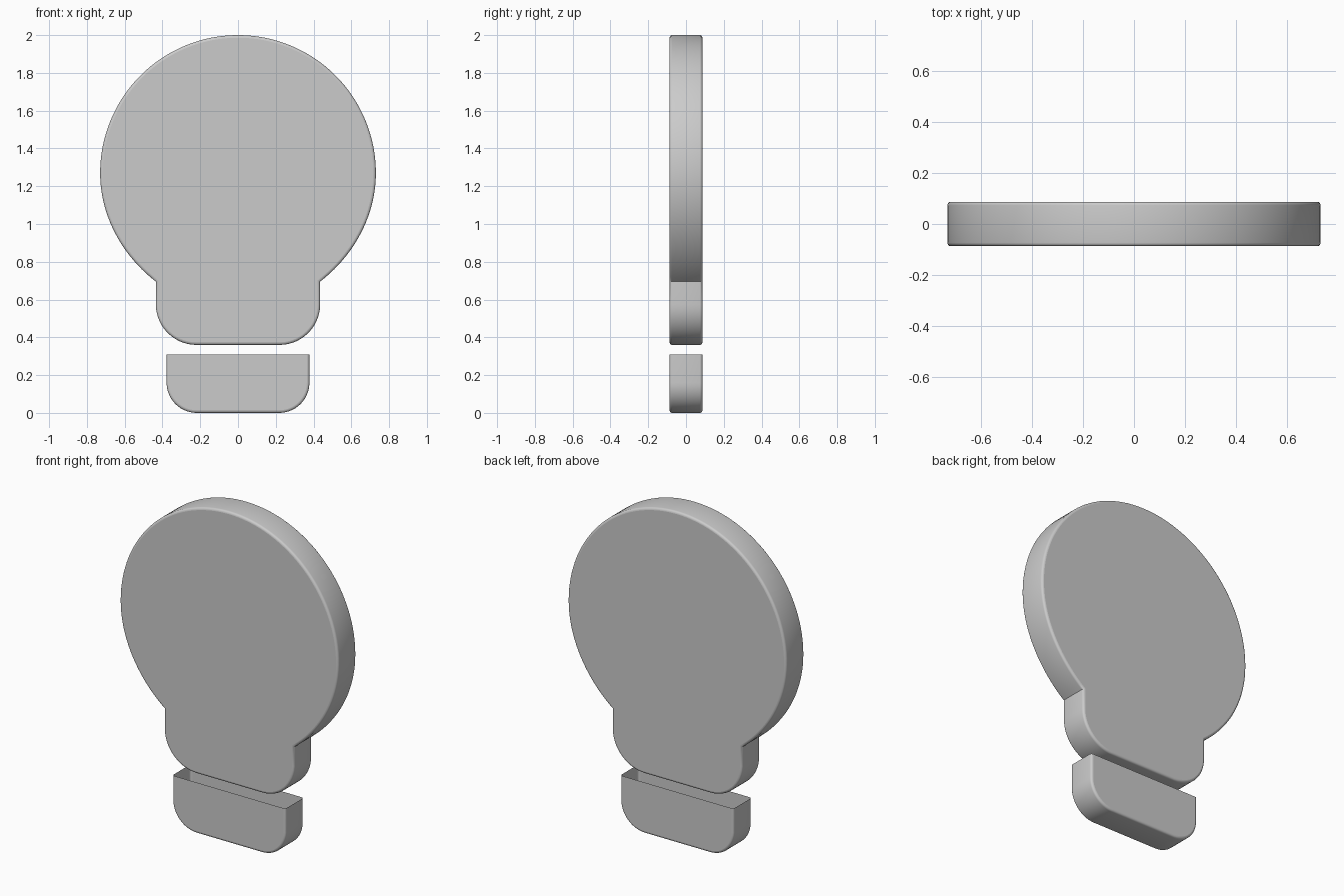
import bpy, bmesh, math
from mathutils import Vector

if "Cube" in bpy.data.objects:
    bpy.data.objects.remove(bpy.data.objects["Cube"])

HALF = 0.087     # half thickness
BEVEL = 0.014    # rounded rim size


def bezier(p0, p1, p2, p3, n):
    pts = [Vector(p) for p in (p0, p1, p2, p3)]
    out = []
    for i in range(n + 1):
        t = i / n
        w = ((1 - t)**3, 3 * t * (1 - t)**2, 3 * t * t * (1 - t), t**3)
        out.append(sum((p * k for p, k in zip(pts, w)), Vector((0, 0))))
    return out


def arc(cx, cz, r, a0, a1, n):
    return [Vector((cx + r * math.cos(math.radians(a0 + (a1 - a0) * i / n)),
                    cz + r * math.sin(math.radians(a0 + (a1 - a0) * i / n))))
            for i in range(n + 1)]


def mirrored(right):
    """Complete a right-half outline (listed top to bottom) with its mirror image."""
    left = [Vector((-p.x, p.y)) for p in reversed(right) if p.x > 1e-5]
    return right + left


def inset(pts, d, closed):
    """Move a clockwise outline inwards by d with mitred corners."""
    n, out = len(pts), []
    for i, p in enumerate(pts):
        dirs = []
        if closed or i > 0:
            dirs.append((p - pts[i - 1]).normalized())
        if closed or i < n - 1:
            dirs.append((pts[(i + 1) % n] - p).normalized())
        normals = [Vector((v.y, -v.x)) for v in dirs]
        m = sum(normals, Vector((0, 0))).normalized()
        out.append(p + m * d / max(m.dot(normals[0]), 0.4))
    return out


def plate(name, pts, closed=True):
    """Flat plate with rounded rims; an open outline leaves its last side unwalled."""
    steps = [math.radians(a) for a in (0, 22.5, 45, 67.5, 90)]
    front = [(-HALF + BEVEL * (1 - math.cos(a)), BEVEL * (1 - math.sin(a))) for a in steps]
    rings = front + [(-y, d) for y, d in reversed(front)]
    bm = bmesh.new()
    loops = [[bm.verts.new((p.x, y, p.y)) for p in inset(pts, d, closed)]
             for y, d in rings]
    n = len(pts)
    for a, b in zip(loops, loops[1:]):
        for i in range(n if closed else n - 1):
            j = (i + 1) % n
            bm.faces.new((a[i], a[j], b[j], b[i])).smooth = True
    bm.faces.new(list(reversed(loops[0])))
    bm.faces.new(loops[-1])
    bmesh.ops.recalc_face_normals(bm, faces=bm.faces)
    # keep the large flat faces at the front and back pointing outwards
    cap = max(bm.faces, key=lambda f: f.calc_area())
    if cap.normal.y * cap.calc_center_median().y < 0:
        bmesh.ops.reverse_faces(bm, faces=bm.faces)
    for e in bm.edges:
        if len(e.link_faces) == 2 and e.calc_face_angle(0) > math.radians(35):
            e.smooth = False
    mesh = bpy.data.meshes.new(name)
    bm.to_mesh(mesh)
    bm.free()
    obj = bpy.data.objects.new(name, mesh)
    bpy.context.collection.objects.link(obj)
    return obj


# Bulb: round top, flattened lower flanks, then the rounded neck
bulb = arc(0, 1.27, 0.73, 90, 0, 32)
bulb += bezier((0.73, 1.27), (0.73, 1.04), (0.61, 0.83), (0.435, 0.695), 20)[1:]
bulb += arc(0.22, 0.575, 0.215, 0, -90, 14)
plate("bulb", mirrored(bulb))

# Base cap: rounded bottom corners, open at the top
base = [Vector((0.378, 0.308))] + arc(0.218, 0.16, 0.16, 0, -90, 14)
plate("base_cap", mirrored(base), closed=False)
